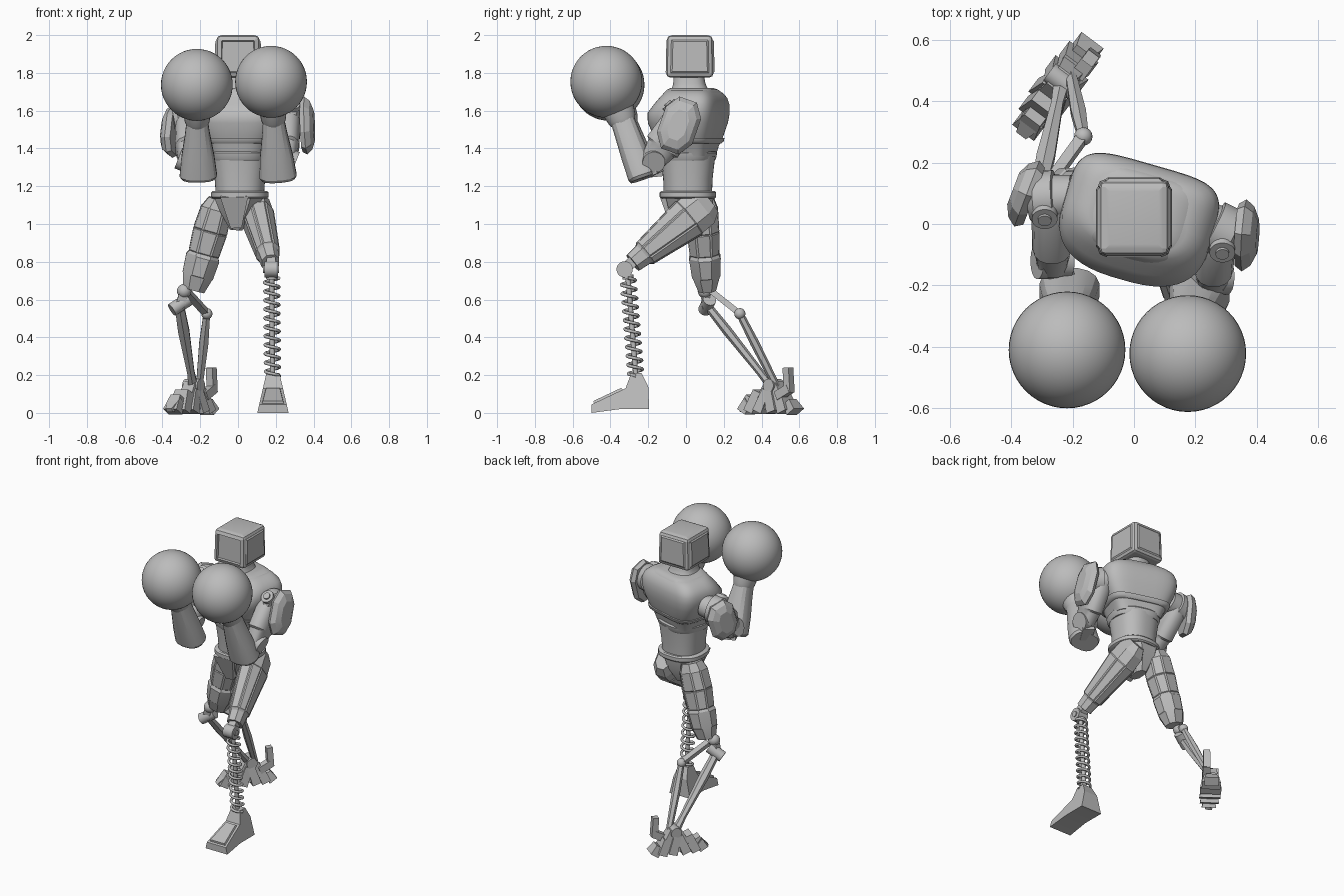
import bpy, bmesh, math
from mathutils import Vector

if "Cube" in bpy.data.objects:
    bpy.data.objects.remove(bpy.data.objects["Cube"], do_unlink=True)

grey = bpy.data.materials.new("plain_grey")
grey.use_nodes = True
TONE = (0.5, 0.5, 0.5, 1)
grey.diffuse_color = TONE
grey.node_tree.nodes["Principled BSDF"].inputs["Base Color"].default_value = TONE


def finish(name, bm, angle=30):
    bmesh.ops.recalc_face_normals(bm, faces=bm.faces)
    me = bpy.data.meshes.new(name)
    bm.to_mesh(me)
    bm.free()
    me.materials.append(grey)
    me.shade_smooth()
    me.set_sharp_from_angle(angle=math.radians(angle))
    ob = bpy.data.objects.new(name, me)
    bpy.context.collection.objects.link(ob)
    return ob


def power(v, e):
    return math.copysign(abs(v) ** (2 / e), v)


def loft(name, a, b, sections, n=8, e=2, ref=(1, 0, 0), panel=None, angle=30, back_e=None):
    """Skin along a-b; each section is (t, half_width, half_depth, depth_offset)."""
    a, b = Vector(a), Vector(b)
    z = (b - a).normalized()
    x = Vector(ref)
    if abs(x.normalized().dot(z)) > 0.99:
        x = Vector((0, 1, 0))
    x = (x - z * x.dot(z)).normalized()
    y = z.cross(x)
    bm = bmesh.new()
    rings = []
    for t, rx, ry, *off in sections:
        c = a.lerp(b, t) + y * (off[0] if off else 0)
        ring = []
        for i in range(n):
            q = (i + 0.5) * math.tau / n
            k = back_e if back_e and math.sin(q) > 0 else e
            ring.append(bm.verts.new(c + x * rx * power(math.cos(q), k)
                                     + y * ry * power(math.sin(q), k)))
        rings.append(ring)
    sides = []
    for lo, hi in zip(rings, rings[1:]):
        for i in range(n):
            j = (i + 1) % n
            sides.append(bm.faces.new((lo[i], lo[j], hi[j], hi[i])))
    bm.faces.new(rings[0][::-1])
    bm.faces.new(rings[-1])
    if panel:
        bmesh.ops.recalc_face_normals(bm, faces=bm.faces)
        big = [f for f in sides if f.calc_area() > panel[2]]
        bmesh.ops.inset_individual(bm, faces=big, thickness=panel[0], depth=panel[1])
    return finish(name, bm, angle)


def rod(name, a, b, r, n=20):
    return loft(name, a, b, [(0, r, r), (1, r, r)], n)


def block(name, a, b, w, d, w2=None, d2=None, ref=(1, 0, 0)):
    return loft(name, a, b, [(0, w, d), (1, w2 or w, d2 or d)], 4, 40, ref)


def ball(name, c, r, seg=24):
    bm = bmesh.new()
    bmesh.ops.create_uvsphere(bm, u_segments=seg, v_segments=seg // 2, radius=r)
    bmesh.ops.translate(bm, verts=bm.verts, vec=c)
    return finish(name, bm, 60)


# Head: bevelled box, raised chamfered panels and a sunken screen in front
bm = bmesh.new()
bmesh.ops.create_cube(bm, size=1)
for v in bm.verts:
    top = v.co.z > 0
    v.co = Vector((v.co.x * (0.225 if top else 0.235), 0.02 + v.co.y * (0.24 if top else 0.25),
                   1.887 + v.co.z * 0.222))
bmesh.ops.bevel(bm, geom=bm.edges[:], offset=0.02, segments=2, affect='EDGES', profile=0.5)
walls = [f for f in bm.faces if f.calc_area() > 0.02 and f.normal.z > -0.5]
screen = [f for f in walls if f.normal.y < -0.5]
plates = [f for f in walls if abs(f.normal.z) < 0.5 and f not in screen]
lid = [f for f in walls if f.normal.z > 0.5]
bmesh.ops.inset_individual(bm, faces=plates, thickness=0.004, depth=0)
bmesh.ops.inset_individual(bm, faces=plates, thickness=0.012, depth=0.007)
bmesh.ops.inset_individual(bm, faces=lid, thickness=0.02, depth=0.003)
bmesh.ops.inset_individual(bm, faces=screen, thickness=0.01, depth=0.003)
bmesh.ops.inset_individual(bm, faces=screen, thickness=0.005, depth=-0.014)
finish("head", bm, 12)
loft("neck", (0, 0.02, 1.67), (0, 0.015, 1.79),
     [(0, 0.13, 0.13), (0.3, 0.095, 0.1), (0.6, 0.08, 0.086), (1, 0.075, 0.08)], 24, 2.6)

# Torso, twisted about the vertical, with a broad flat back and sloping front
turn = math.radians(-16)
twist = (math.cos(turn), math.sin(turn), 0)


def torso(name, z0, z1, sections, e=2.7, ref=twist, c=(0.01, 0.005), back_e=4.5):
    return loft(name, (*c, z0), (*c, z1), sections, 48, e, ref, angle=40, back_e=back_e)


torso("chest", 1.36, 1.71, [
    (0, 0.15, 0.135), (0.15, 0.172, 0.148), (0.3, 0.205, 0.165, 0.002), (0.5, 0.237, 0.19, -0.003),
    (0.65, 0.25, 0.194, 0.001), (0.78, 0.247, 0.175, 0.018), (0.88, 0.23, 0.155, 0.028),
    (0.95, 0.2, 0.135, 0.03), (1, 0.165, 0.115, 0.03)])
torso("collar", 1.665, 1.72, [(0, 0.2, 0.15, 0.024), (0.5, 0.18, 0.138, 0.026),
                              (0.85, 0.145, 0.122, 0.026), (1, 0.11, 0.105, 0.024)])
torso("chest_seam", 1.425, 1.455, [(0, 0.184, 0.158), (0.4, 0.2, 0.17), (1, 0.208, 0.174)])
torso("rib_rim", 1.335, 1.385, [(0, 0.15, 0.14), (0.2, 0.156, 0.147), (0.8, 0.163, 0.153),
                                (1, 0.155, 0.145)], 2.4, back_e=2.6)
straight = dict(e=2.4, ref=(1, 0, 0), c=(0.01, 0.01), back_e=2.4)
torso("waist", 1.16, 1.36, [(0, 0.128, 0.128), (0.4, 0.134, 0.131), (1, 0.15, 0.145)], **straight)
torso("belt", 1.135, 1.175, [(0, 0.142, 0.142), (0.2, 0.153, 0.15), (0.8, 0.153, 0.15),
                             (1, 0.142, 0.142)], **straight)
loft("pelvis", (0, 0.02, 1.15), (-0.01, 0.03, 0.97),
     [(0, 0.14, 0.135), (0.45, 0.1, 0.12), (1, 0.035, 0.06)], 8, 2.6)
block("pelvis_plate", (-0.02, -0.12, 1.15), (-0.01, -0.06, 0.985), 0.075, 0.02, 0.03, 0.02)

# Arms: shoulder joint, outer pad, upper arm, elbow, forearm, cuff and round glove
arms = {
    "left": dict(inner=(0.2, 0.02, 1.57), outer=(0.335, -0.05, 1.555), elbow=(0.255, -0.17, 1.345),
                 pad=(0.335, -0.035, 1.52), out=(0.068, -0.006, 0.004), size=0.155,
                 base=(0.212, -0.232, 1.255), wrist=(0.188, -0.338, 1.555),
                 glove=(0.175, -0.422, 1.753)),
    "right": dict(inner=(-0.2, 0.09, 1.55), outer=(-0.34, 0.08, 1.53), elbow=(-0.265, -0.12, 1.33),
                  pad=(-0.325, 0.09, 1.49), out=(-0.068, 0.026, 0.0), size=0.14,
                  base=(-0.21, -0.215, 1.258), wrist=(-0.216, -0.325, 1.545),
                  glove=(-0.218, -0.41, 1.737)),
}
for side, p in arms.items():
    inner, outer, elbow, base, wrist, glove, pad, out = (
        Vector(p[k]) for k in ("inner", "outer", "elbow", "base", "wrist", "glove", "pad", "out"))
    loft(side + "_shoulder_joint", inner, outer,
         [(0, 0.07, 0.07), (0.4, 0.075, 0.075), (0.42, 0.09, 0.09), (0.85, 0.09, 0.09),
          (1, 0.07, 0.07)], 24)
    hub = inner.lerp(outer, 0.65) + Vector((0, -0.05, 0.055))
    tilt = Vector((0, -0.6, 0.7))
    rod(side + "_shoulder_hub", hub, hub + tilt * 0.03, 0.042)
    rod(side + "_shoulder_bolt", hub, hub + tilt * 0.04, 0.022)
    s = p["size"]
    loft(side + "_shoulder_pad", pad, pad + out,
         [(0, s * 0.92, 0.09), (0.35, s, 0.106), (0.75, s * 0.85, 0.085), (1, s * 0.55, 0.05)],
         8, 2.5, (0, -0.33, -0.94), angle=15)
    loft(side + "_upper_arm", inner.lerp(outer, 0.5), elbow,
         [(0, 0.06, 0.08), (0.15, 0.066, 0.098), (0.7, 0.066, 0.1), (0.74, 0.06, 0.085),
          (1.05, 0.05, 0.065)], 16, 2.5)
    reach = Vector((0.05, 0, -0.02))
    rod(side + "_elbow", elbow - reach, elbow + reach, 0.06)
    block(side + "_elbow_link", elbow + Vector((0, 0.02, -0.03)), base + Vector((0, 0, 0.03)),
          0.04, 0.045)
    loft(side + "_forearm", base, wrist,
         [(-0.05, 0.09, 0.07), (0, 0.1, 0.078), (0.35, 0.088, 0.075), (0.75, 0.067, 0.068),
          (1, 0.057, 0.064)], 16, 2.5, angle=25)
    loft(side + "_cuff", wrist, glove,
         [(-0.1, 0.058, 0.066), (0, 0.066, 0.076), (0.2, 0.072, 0.084), (0.5, 0.085, 0.097)], 24)
    ball(side + "_glove", glove, 0.19, 48)

# Thighs with long raised panels and knee cuffs
loft("left_thigh", (0.09, 0.088, 1.09), (0.17, -0.27, 0.803),
     [(-0.1, 0.05, 0.075), (0.02, 0.08, 0.112), (0.2, 0.084, 0.115), (0.86, 0.061, 0.071),
      (0.88, 0.056, 0.064), (1.03, 0.05, 0.056)],
     8, 2.3, panel=(0.009, 0.006, 0.01), angle=15)
loft("right_thigh", (-0.1, 0.078, 1.13), (-0.235, 0.112, 0.65),
     [(0, 0.06, 0.075), (0.1, 0.084, 0.09), (0.35, 0.094, 0.088), (0.6, 0.084, 0.08),
      (0.63, 0.093, 0.086), (0.85, 0.084, 0.076), (1, 0.062, 0.05)],
     8, 2.3, panel=(0.007, 0.004, 0.007), angle=15)

# Left knee, spring shin and foot
knee = Vector((0.175, -0.325, 0.76))
for name, half, r in (("knee", 0.036, 0.043), ("knee_bolt", 0.042, 0.02)):
    rod("left_" + name, knee - Vector((half, 0, 0)), knee + Vector((half, 0, 0)), r, 24)
block("left_knee_bracket", knee + Vector((0, 0.05, 0.05)), knee, 0.025, 0.03)
top, foot = Vector((0.178, -0.308, 0.73)), Vector((0.183, -0.265, 0.19))
rod("shin_rod", top, foot, 0.014)
rod("shin_top_cap", top, top.lerp(foot, 0.04), 0.03)
curve = bpy.data.curves.new("spring_path", 'CURVE')
curve.dimensions = '3D'
curve.bevel_depth = 0.0085
curve.bevel_resolution = 2
curve.use_fill_caps = True
turns, steps = 11, 20
line = curve.splines.new('POLY')
line.points.add(turns * steps)
for i, pt in enumerate(line.points):
    q = i / steps * math.tau
    c = top.lerp(foot, 0.03 + 0.96 * i / (turns * steps))
    pt.co = (c.x + 0.038 * math.cos(q), c.y + 0.038 * math.sin(q), c.z, 1)
helper = bpy.data.objects.new("spring_helper", curve)
bpy.context.collection.objects.link(helper)
bm = bmesh.new()
bm.from_mesh(bpy.data.meshes.new_from_object(helper.evaluated_get(
    bpy.context.evaluated_depsgraph_get())))
bpy.data.objects.remove(helper)
finish("shin_spring", bm, 60)

outline = [(-0.5, 0), (-0.5, 0.045), (-0.32, 0.13), (-0.29, 0.21), (-0.235, 0.21),
           (-0.2, 0.14), (-0.195, 0.02), (-0.35, 0.02)]
bm = bmesh.new()
flanks = [[bm.verts.new((0.185 + s * (0.083 - 0.23 * z), y, z)) for y, z in outline]
          for s in (-1, 1)]
bm.faces.new(flanks[0])
bm.faces.new(flanks[1][::-1])
for i in range(len(outline)):
    j = (i + 1) % len(outline)
    face = bm.faces.new((flanks[0][i], flanks[0][j], flanks[1][j], flanks[1][i]))
    if i == 1:
        instep = face
bmesh.ops.recalc_face_normals(bm, faces=bm.faces)
bmesh.ops.inset_individual(bm, faces=[instep], thickness=0.02, depth=0)
bmesh.ops.inset_individual(bm, faces=[instep], thickness=0.006, depth=0.012)
finish("left_foot", bm, 15)

# Right knee and twin-strut shin
ball("right_knee_ball", (-0.285, 0.1, 0.645), 0.038)
rod("right_knee_pin", (-0.35, 0.1, 0.545), (-0.265, 0.125, 0.6), 0.036)
block("right_knee_link", (-0.285, 0.1, 0.64), (-0.31, 0.11, 0.56), 0.024, 0.024)
loft("main_strut", (-0.31, 0.115, 0.565), (-0.235, 0.46, 0.13),
     [(0, 0.028, 0.022), (0.3, 0.034, 0.026), (0.8, 0.022, 0.02), (1, 0.03, 0.024)], 6)
joint = (-0.165, 0.285, 0.525)
block("knee_arm", (-0.27, 0.14, 0.64), joint, 0.018, 0.016)
ball("strut_joint", joint, 0.03, 16)
loft("rear_strut", joint, (-0.205, 0.48, 0.14),
     [(0, 0.02, 0.02), (0.4, 0.028, 0.024), (1, 0.02, 0.02)], 6)

# Right foot: a row of overlapping slats, ankle and heel spur
along, across = Vector((0.6, 0.8, 0)), Vector((0.8, -0.6, 0))
mid = Vector((-0.235, 0.465, 0))


def spot(f, s, z):
    return mid + along * f + across * s + Vector((0, 0, z))


slats = [(-0.17, 0.045, 0.085), (-0.115, 0.06, 0.115), (-0.05, 0.068, 0.12),
         (0.015, 0.068, 0.13), (0.08, 0.06, 0.1), (0.13, 0.046, 0.06)]
for k, (f, w, h) in enumerate(slats):
    lean = 0.03 if f < 0 else -0.025
    block(f"foot_slat_{k + 1}", spot(f - lean * 0.5, 0, 0.006), spot(f + lean, 0, h),
          w, 0.03, w * 0.72, 0.024, across)
block("toe_tip", spot(-0.15, 0, 0.06), spot(-0.215, 0, 0.014), 0.04, 0.026, 0.02, 0.012, across)
block("foot_core", spot(0, 0, 0.02), spot(0, 0, 0.165), 0.052, 0.12, 0.036, 0.035, across)
rod("ankle", spot(0, -0.05, 0.145), spot(0, 0.05, 0.145), 0.035)
block("heel_spur_base", spot(0.05, 0.03, 0.09), spot(0.13, 0.03, 0.13), 0.024, 0.024, ref=across)
block("heel_spur", spot(0.125, 0.03, 0.11), spot(0.115, 0.03, 0.24), 0.022, 0.02, ref=across)
